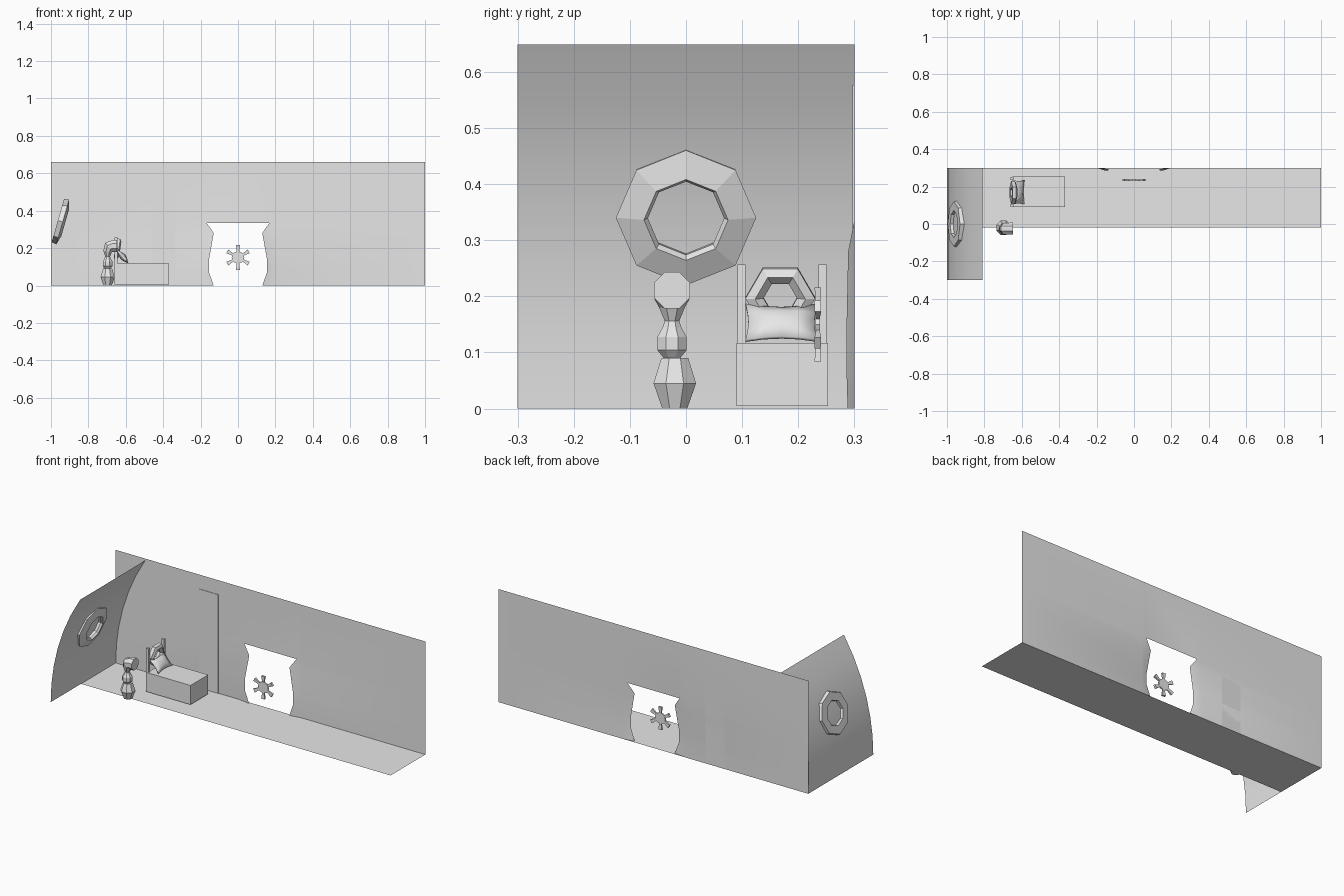
import bpy
import bmesh
from math import sin, cos, pi, sqrt, radians
from mathutils import Vector, Matrix

if "Cube" in bpy.data.objects:
    bpy.data.objects.remove(bpy.data.objects["Cube"], do_unlink=True)

grey = bpy.data.materials.new("light_grey")
grey.use_nodes = True
grey.diffuse_color = (0.8, 0.8, 0.8, 1)
grey.node_tree.nodes["Principled BSDF"].inputs["Base Color"].default_value = (0.8, 0.8, 0.8, 1)


def build(name, verts, faces, smooth=False, solid=True):
    mesh = bpy.data.meshes.new(name)
    mesh.from_pydata([tuple(v) for v in verts], [], faces)
    if solid:
        bm = bmesh.new()
        bm.from_mesh(mesh)
        bmesh.ops.recalc_face_normals(bm, faces=bm.faces)
        bm.to_mesh(mesh)
        bm.free()
    mesh.materials.append(grey)
    for p in mesh.polygons:
        p.use_smooth = smooth
    obj = bpy.data.objects.new(name, mesh)
    bpy.context.collection.objects.link(obj)
    return obj


def box(name, lo, hi):
    verts = [(x, y, z) for x in (lo[0], hi[0]) for y in (lo[1], hi[1]) for z in (lo[2], hi[2])]
    return build(name, verts, [(0, 1, 3, 2), (4, 6, 7, 5), (0, 4, 5, 1),
                               (2, 3, 7, 6), (0, 2, 6, 4), (1, 5, 7, 3)])


def ring(name, center, profile, sides, start, tilt):
    """Closed ring; profile holds (radius, offset along x), tilted about y."""
    place = Matrix.Translation(center) @ Matrix.Rotation(tilt, 4, 'Y')
    m = len(profile)
    verts, faces = [], []
    for i in range(sides):
        a = start + 2 * pi * i / sides
        verts += [place @ Vector((d, r * cos(a), r * sin(a))) for r, d in profile]
        for j in range(m):
            k, q = (i + 1) % sides, (j + 1) % m
            faces.append((i * m + j, i * m + q, k * m + q, k * m + j))
    return build(name, verts, faces)


def tube(name, y, stations, sides=8):
    """Loft of polygons; stations hold (x, z, radius, lean towards +x)."""
    verts, faces = [], []
    for s, (x, z, r, lean) in enumerate(stations):
        for i in range(sides):
            a = 2 * pi * (i + 0.5) / sides
            u, v = r * cos(a), r * sin(a)
            verts.append((x + u * cos(lean), y + v, z - u * sin(lean)))
            if s:
                b, k = (s - 1) * sides, (i + 1) % sides
                faces.append((b + i, b + k, b + sides + k, b + sides + i))
    last = (len(stations) - 1) * sides
    faces += [tuple(range(sides)), tuple(range(last, last + sides))]
    return build(name, verts, faces)


# Floor
build("floor", [(-1, -0.02, 0), (1, -0.02, 0), (1, 0.3, 0), (-1, 0.3, 0)], [(0, 1, 2, 3)], solid=False)

# Back wall with a ragged opening whose edges curl forward
rim = [(0.13, 0, 0.288), (0.155, 0.07, 0.286), (0.155, 0.14, 0.286),
       (0.13, 0.28, 0.289), (0.168, 0.335, 0.3)]
verts, faces = [], []
for side in (-1, 1):
    b = len(verts)
    for x, z, y in rim:
        verts += [(side * x, y, z), (side * 0.2, 0.3, z), (side, 0.3, z)]
    verts += [(side * 0.168, 0.3, 0.66), (side * 0.2, 0.3, 0.66), (side, 0.3, 0.66)]
    for i in range(len(rim)):
        for j in range(2):
            q = b + i * 3 + j
            f = (q, q + 1, q + 4, q + 3)
            faces.append(f if side > 0 else f[::-1])
n = 3 * len(rim)
faces.append((n - 3, 2 * n, 2 * n + 3, n))
build("back_wall", verts, faces, smooth=True, solid=False)

# Curved end wall
R, steps, top = 1.203, 6, 0.649
verts, faces = [], []
for i in range(steps + 1):
    z = top * i / steps
    x = -1 + R - sqrt(R * R - z * z)
    verts += [(x, -0.3, z), (x, 0.3, z)]
    if i:
        faces.append((2 * i - 2, 2 * i - 1, 2 * i + 1, 2 * i))
build("curved_end_wall", verts, faces, smooth=True, solid=False)

# Round window frame set into the curved wall
ring("window_frame", (-0.944, 0, 0.342),
     [(0.12, -0.02), (0.125, 0.007), (0.075, 0.021), (0.068, 0.01), (0.072, -0.02)],
     8, 0, radians(16))

# Door panel on the back wall
box("door_panel", (-0.46, 0.297, 0), (-0.336, 0.3, 0.577))

# Bed, posts and headboard ring
box("bed_base", (-0.65, 0.09, 0.005), (-0.37, 0.253, 0.117))
for label, y in (("right", 0.092), ("left", 0.236)):
    box("bed_post_" + label, (-0.66, y, 0.005), (-0.643, y + 0.014, 0.257))
ring("headboard_ring", (-0.645, 0.168, 0.197),
     [(0.062, -0.012), (0.062, 0.008), (0.045, 0.016), (0.03, 0.004), (0.03, -0.012)],
     6, 0, radians(8))

# Pillow: pinched corners, full middle, leaning on the headboard
place = Matrix.Translation((-0.615, 0.17, 0.153)) @ Matrix.Rotation(radians(50), 4, 'Y')
N = 4
verts, faces = [], []
for s in (-1, 1):
    b = len(verts)
    for i in range(N + 1):
        for j in range(N + 1):
            u, v = 2 * i / N - 1, 2 * j / N - 1
            thick = 0.003 + 0.014 * (1 - u * u) * (1 - v * v)
            verts.append(place @ Vector((0.042 * u * (0.82 + 0.18 * v * v),
                                         0.064 * v * (0.92 + 0.08 * u * u), s * thick)))
            if i < N and j < N:
                q = b + i * (N + 1) + j
                faces.append((q, q + 1, q + N + 2, q + N + 1))
M = (N + 1) ** 2
for i in range(N):
    for a, c in ((i, i + 1), (N * (N + 1) + i, N * (N + 1) + i + 1),
                 (i * (N + 1), (i + 1) * (N + 1)), (i * (N + 1) + N, (i + 1) * (N + 1) + N)):
        faces.append((a, c, M + c, M + a))
build("pillow", verts, faces, smooth=True)

# Barrel-shaped stand with a bent viewing pipe
px, py = -0.697, -0.02
tube("stand_barrel", py, [(px, 0, 0.024, 0), (px, 0.045, 0.041, 0), (px, 0.09, 0.026, 0)])
tube("bent_pipe", py - 0.005, [(px, 0.088, 0.014, 0), (px, 0.104, 0.028, 0), (px, 0.128, 0.028, 0),
                               (px, 0.145, 0.018, 0), (px, 0.156, 0.014, 0), (px, 0.182, 0.025, 0.15),
                               (px + 0.008, 0.205, 0.034, 0.8), (px + 0.025, 0.211, 0.034, pi / 2),
                               (px + 0.05, 0.211, 0.035, pi / 2)])

# Spoked wheel standing in the opening
hub = Vector((0, 0.235, 0.15))
bpy.ops.mesh.primitive_cylinder_add(vertices=8, radius=0.034, depth=0.008, location=hub,
                                    rotation=(pi / 2, 0, 0))
wheel_hub = bpy.context.object
wheel_hub.name = "wheel_hub"
wheel_hub.data.materials.append(grey)
for k in range(6):
    spin = Matrix.Translation(hub) @ Matrix.Rotation(k * pi / 3, 4, 'Y')
    verts = [spin @ Vector((sx * w, sy * t, r)) for r, w, t in ((0.028, 0.006, 0.003), (0.066, 0.011, 0.006))
             for sx, sy in ((-1, -1), (1, -1), (1, 1), (-1, 1))]
    faces = [(0, 1, 2, 3), (4, 5, 6, 7)] + [(i, (i + 1) % 4, (i + 1) % 4 + 4, i + 4) for i in range(4)]
    build("wheel_spoke_%d" % (k + 1), verts, faces)
